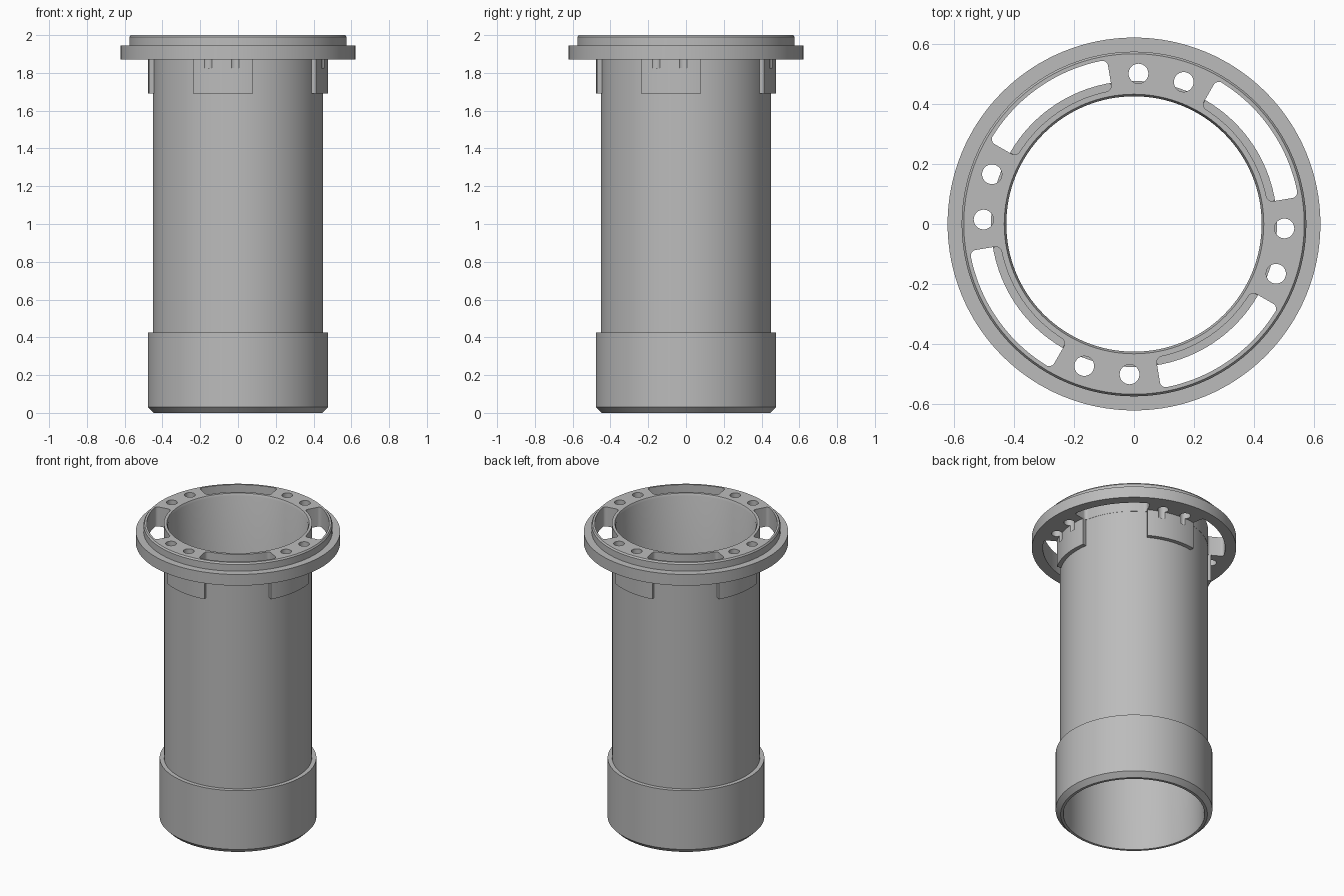
import bpy, bmesh, math

if "Cube" in bpy.data.objects:
    bpy.data.objects.remove(bpy.data.objects["Cube"])

SEG = 128
GREY = bpy.data.materials.new("light_grey")
GREY.diffuse_color = (0.5, 0.5, 0.5, 1)
GREY.use_nodes = True
GREY.node_tree.nodes["Principled BSDF"].inputs["Base Color"].default_value = GREY.diffuse_color


def make_object(name, bm):
    bmesh.ops.recalc_face_normals(bm, faces=bm.faces)
    mesh = bpy.data.meshes.new(name)
    bm.to_mesh(mesh)
    bm.free()
    mesh.materials.append(GREY)
    ob = bpy.data.objects.new(name, mesh)
    bpy.context.collection.objects.link(ob)
    return ob


def lathe(name, profile):
    """Revolve a closed (radius, z) profile around z."""
    bm = bmesh.new()
    rings = []
    for i in range(SEG):
        a = 2 * math.pi * i / SEG
        rings.append([bm.verts.new((r * math.cos(a), r * math.sin(a), z)) for r, z in profile])
    n = len(profile)
    for i in range(SEG):
        p, q = rings[i], rings[(i + 1) % SEG]
        for j in range(n):
            k = (j + 1) % n
            bm.faces.new((p[j], q[j], q[k], p[k]))
    return make_object(name, bm)


def prisms(name, outlines, z0, z1):
    """Extrude several separate 2D outlines from z0 to z1."""
    bm = bmesh.new()
    for pts in outlines:
        lo = [bm.verts.new((x, y, z0)) for x, y in pts]
        hi = [bm.verts.new((x, y, z1)) for x, y in pts]
        bm.faces.new(lo[::-1])
        bm.faces.new(hi)
        for i in range(len(pts)):
            j = (i + 1) % len(pts)
            bm.faces.new((lo[i], lo[j], hi[j], hi[i]))
    return make_object(name, bm)


def polar(r, a):
    return (r * math.cos(a), r * math.sin(a))


def sector(r0, r1, deg0, deg1, corner=0.0, steps=24):
    """Ring sector outline with optionally rounded corners."""
    a0, a1 = math.radians(deg0), math.radians(deg1)
    pts = []

    def round_corner(r, a, sr, sa, start):
        if not corner:
            pts.append(polar(r, a))
            return
        for i in range(7):
            t = math.radians(start + 15 * i)
            rr = r + sr * corner + corner * math.sin(t)
            pts.append(polar(rr, a + (sa * corner + corner * math.cos(t)) / r))

    def arc(r, b0, b1):
        pts.extend(polar(r, b0 + (b1 - b0) * i / steps) for i in range(1, steps))

    d0, d1 = corner / r0, corner / r1
    round_corner(r0, a0, 1, 1, 180)
    arc(r0, a0 + d0, a1 - d0)
    round_corner(r0, a1, 1, -1, 270)
    round_corner(r1, a1, -1, -1, 0)
    arc(r1, a1 - d1, a0 + d1)
    round_corner(r1, a0, -1, 1, 90)
    return pts


def circle(cx, cy, r, n=32):
    return [(cx + r * math.cos(2 * math.pi * i / n), cy + r * math.sin(2 * math.pi * i / n))
            for i in range(n)]


# tube with bottom collar and stepped top flange
body = lathe("flanged_tube", [
    (0.43, 0.0), (0.447, 0.0), (0.477, 0.03), (0.477, 0.425), (0.45, 0.425),
    (0.45, 1.87), (0.622, 1.87), (0.622, 1.945), (0.575, 1.945), (0.575, 1.99),
    (0.568, 2.0), (0.433, 2.0), (0.426, 1.985), (0.426, 0.03)])

# raised pads below the flange, between the slots
quarters = [90 * k for k in range(4)]
pads = prisms("support_pads", [sector(0.44, 0.477, q + 60, q + 99.5) for q in quarters], 1.69, 1.88)

# cutters: four arc slots and eight bolt holes
slot_cutter = prisms("slot_cutter", [sector(0.451, 0.555, q + 9.3, q + 60.2, 0.02) for q in quarters],
                     1.86, 2.1)
holes = [circle(*polar(0.502, math.radians(q + 79.5 + s * 8.8)), 0.033)
         for q in quarters for s in (-1, 1)]
hole_cutter = prisms("hole_cutter", holes, 1.825, 2.1)

for ob, cutters in ((body, (slot_cutter, hole_cutter)), (pads, (hole_cutter,))):
    bpy.ops.object.select_all(action='DESELECT')
    ob.select_set(True)
    bpy.context.view_layer.objects.active = ob
    for c in cutters:
        mod = ob.modifiers.new("cut", 'BOOLEAN')
        mod.operation = 'DIFFERENCE'
        mod.solver = 'EXACT'
        mod.object = c
        bpy.ops.object.modifier_apply(modifier=mod.name)
    bpy.ops.object.shade_smooth_by_angle(angle=math.radians(30))

for c in (slot_cutter, hole_cutter):
    bpy.data.objects.remove(c, do_unlink=True)
